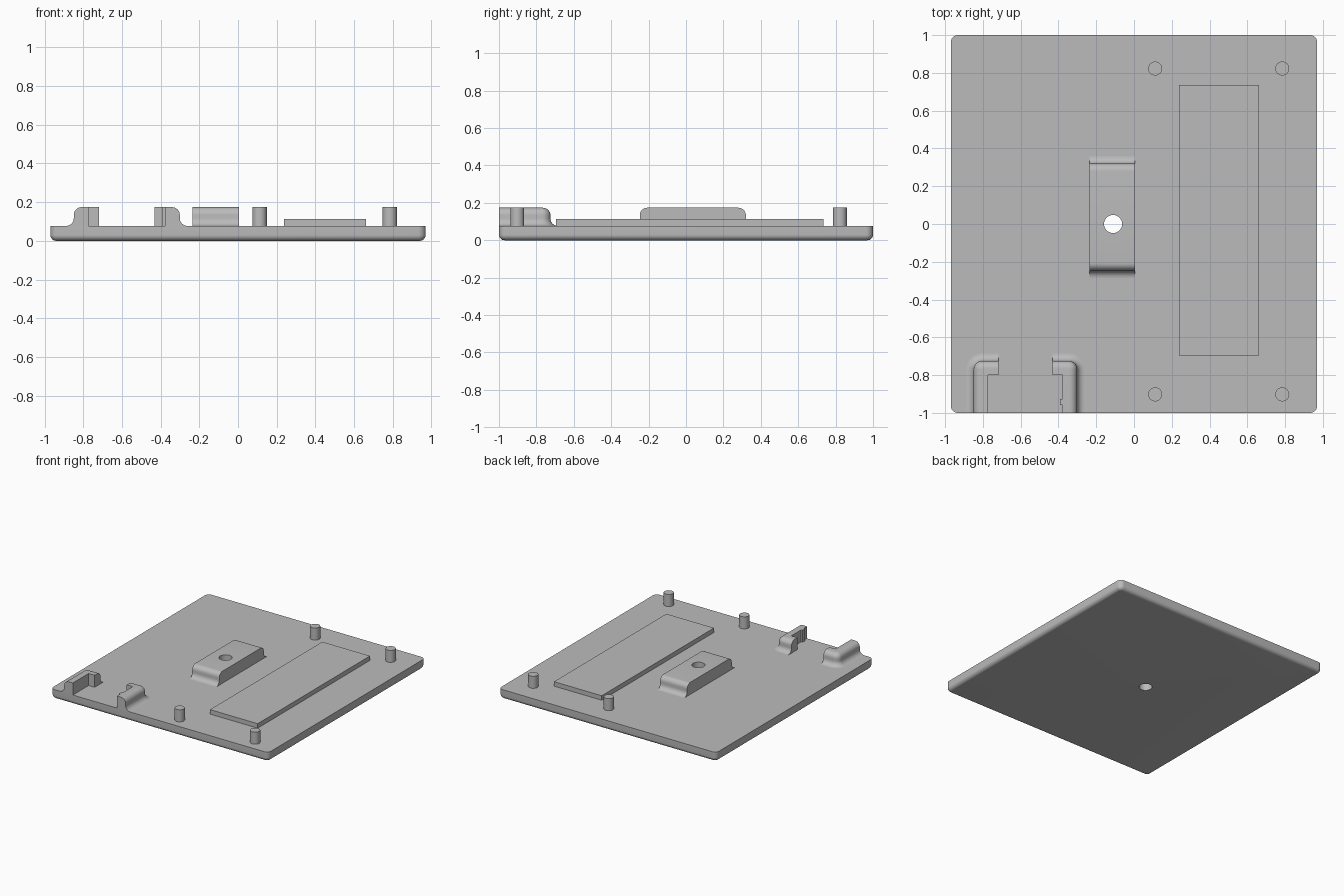
import bpy, bmesh
from math import sin, cos, pi, radians

cube = bpy.data.objects.get("Cube")
if cube:
    bpy.data.objects.remove(cube)

grey = bpy.data.materials.new("plain_grey")
grey.use_nodes = True
grey.diffuse_color = (0.5, 0.5, 0.5, 1)
grey.node_tree.nodes["Principled BSDF"].inputs["Base Color"].default_value = (0.5, 0.5, 0.5, 1)

BASE, TOP = 0.077, 0.174   # top of the plate, top of the raised parts
FILLET = 0.04
STEPS = 8


def arc(cx, cy, r, start, end, n=STEPS):
    angles = [radians(start + (end - start) * i / n) for i in range(n + 1)]
    return [(cx + r * cos(a), cy + r * sin(a)) for a in angles]


def loft(name, rings):
    """Skin matching rings of points and cap both ends."""
    bm = bmesh.new()
    loops = [[bm.verts.new(p) for p in ring] for ring in rings]
    n = len(loops[0])
    for a, b in zip(loops, loops[1:]):
        for i in range(n):
            j = (i + 1) % n
            bm.faces.new((a[i], a[j], b[j], b[i]))
    bm.faces.new(loops[0][::-1])
    bm.faces.new(loops[-1])
    bmesh.ops.recalc_face_normals(bm, faces=bm.faces)
    mesh = bpy.data.meshes.new(name)
    bm.to_mesh(mesh)
    bm.free()
    mesh.materials.append(grey)
    obj = bpy.data.objects.new(name, mesh)
    bpy.context.collection.objects.link(obj)
    return obj


def prism(name, outline, z0, z1):
    return loft(name, [[(x, y, z) for x, y in outline] for z in (z0, z1)])


def activate(obj):
    bpy.ops.object.select_all(action='DESELECT')
    obj.select_set(True)
    bpy.context.view_layer.objects.active = obj


def rounded_rect(hx, hy, r):
    pts = []
    for k, (sx, sy) in enumerate([(1, 1), (-1, 1), (-1, -1), (1, -1)]):
        pts += arc(sx * (hx - r), sy * (hy - r), r, 90 * k, 90 * k + 90)
    return pts


# Base plate with rounded corners and a rounded lower edge
EDGE = 0.03
profile = [(p[0], p[1] + EDGE) for p in arc(-EDGE, 0, EDGE, -90, 0)] + [(0, BASE)]
plate = loft("base_plate", [
    [(x, y, z) for x, y in rounded_rect(0.97 + d, 1 + d, 0.038 + d)]
    for d, z in profile])

# Wall profile: foot fillet flaring out, then a rounded top edge, as (offset, height)
wall = arc(FILLET, BASE + FILLET, FILLET, 270, 180)
wall += arc(-FILLET, TOP - FILLET, FILLET, 0, 90)

# Centre block, with the wall profile at its front and back
Y_FRONT, Y_BACK = -0.247, 0.32
section = [(Y_BACK + d, z) for d, z in wall] + [(Y_FRONT - d, z) for d, z in reversed(wall)]
block = loft("mounting_block", [[(x, y, z) for y, z in section] for x in (-0.235, 0.006)])

# Screw hole through block and plate
cutter = prism("hole_cutter", arc(-0.111, 0, 0.048, 0, 348.75, 31), -0.1, 0.3)
cutter.hide_render = True
for obj in (plate, block):
    activate(obj)
    mod = obj.modifiers.new("screw_hole", 'BOOLEAN')
    mod.operation, mod.solver, mod.object = 'DIFFERENCE', 'EXACT', cutter
    bpy.ops.object.modifier_apply(modifier=mod.name)
bpy.data.objects.remove(cutter)

# Raised pad
prism("raised_pad", [(0.237, -0.695), (0.662, -0.695), (0.662, 0.735), (0.237, 0.735)],
      BASE, 0.113)

# Locating pins
for side, x in (("right", 0.112), ("left", 0.785)):
    for end, y in (("front", -0.902), ("back", 0.823)):
        prism(f"{end}_{side}_pin", arc(x, y, 0.037, 0, 348.75, 31), BASE, TOP)

# Hooked corner brackets at the front edge, mirrored about their own centre line
MID, OUTER, LEG, HOOK = -0.575, 0.274, 0.197, 0.143
BACK, INNER, R = -0.725, -0.8, 0.045


def bracket(name, side, notch):
    rings = []
    for d, z in wall:
        ring = [(OUTER + d, -1)]
        ring += arc(OUTER - R, BACK - R, R + d, 0, 90)
        ring += [(HOOK, BACK + d), (HOOK, INNER), (LEG, INNER)]
        if notch:
            ring += [(LEG, -0.926), (LEG - 0.013, -0.926), (LEG - 0.013, -0.957), (LEG, -0.957)] \
                if notch < 0 else \
                [(LEG, -0.926), (LEG - 0 + 0, -0.93), (LEG, -0.957)]
        ring.append((LEG, -1))
        rings.append([(MID + side * x, y, z) for x, y in ring])
    return loft(name, rings)


bracket("right_bracket", -1, 0)
bracket("left_bracket", 1, -1)

# Smooth the curved surfaces, keeping true edges sharp
for obj in bpy.context.collection.objects:
    if obj.type == 'MESH' and grey.name in obj.data.materials:
        activate(obj)
        bpy.ops.object.shade_smooth_by_angle(angle=radians(30))
